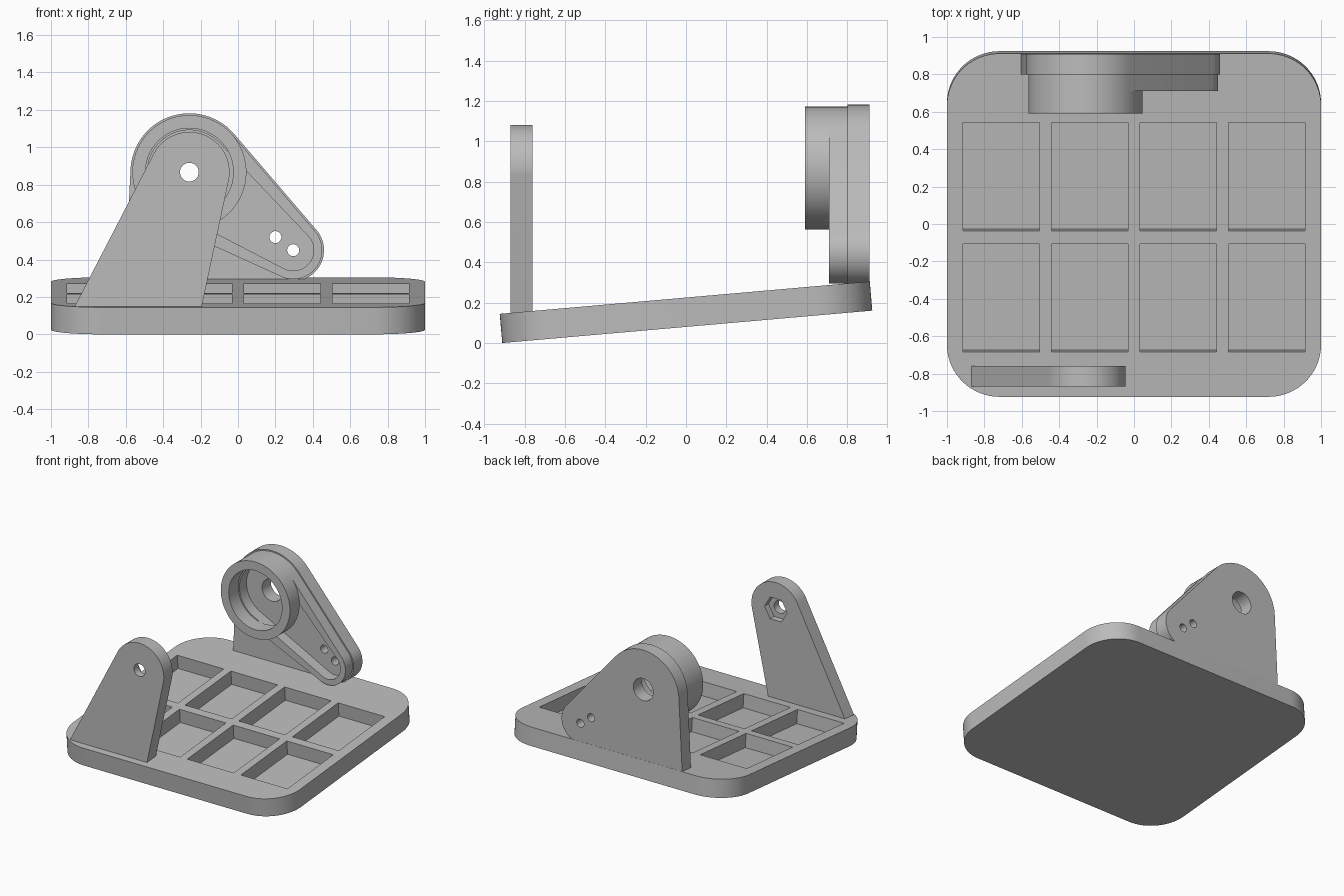
import bpy, bmesh, math
from mathutils import Vector
from mathutils.geometry import convex_hull_2d

old = bpy.data.objects.get("Cube")
if old:
    bpy.data.objects.remove(old, do_unlink=True)

grey = bpy.data.materials.new("plain_grey")
grey.use_nodes = True
GREY = (0.5, 0.5, 0.5, 1)
grey.diffuse_color = GREY
grey.node_tree.nodes["Principled BSDF"].inputs["Base Color"].default_value = GREY


def circle(cx, cy, r, n=72):
    return [Vector((cx + r * math.cos(math.tau * i / n), cy + r * math.sin(math.tau * i / n)))
            for i in range(n)]


def hull(*groups):
    """Outline wrapped around several groups of 2D points."""
    pts = [Vector(p) for g in groups for p in g]
    return [pts[i] for i in convex_hull_2d(pts)]


def prism(name, outline, lo, hi, axis="y"):
    """Extrude a 2D outline between two levels along an axis."""
    def place(p, w):
        return (p.x, w, p.y) if axis == "y" else (p.x, p.y, w)
    bm = bmesh.new()
    a = [bm.verts.new(place(p, lo)) for p in outline]
    b = [bm.verts.new(place(p, hi)) for p in outline]
    bm.faces.new(a)
    bm.faces.new(b)
    for i in range(len(a)):
        j = (i + 1) % len(a)
        bm.faces.new((a[i], a[j], b[j], b[i]))
    bmesh.ops.recalc_face_normals(bm, faces=bm.faces)
    mesh = bpy.data.meshes.new(name)
    bm.to_mesh(mesh)
    bm.free()
    mesh.materials.append(grey)
    ob = bpy.data.objects.new(name, mesh)
    bpy.context.collection.objects.link(ob)
    return ob


def activate(ob):
    bpy.ops.object.select_all(action="DESELECT")
    ob.select_set(True)
    bpy.context.view_layer.objects.active = ob


def cut(ob, outline, lo, hi, axis="y"):
    """Subtract a prism from an object."""
    tool = prism("cutter", outline, lo, hi, axis)
    tool.hide_render = True
    mod = ob.modifiers.new("cut", "BOOLEAN")
    mod.operation, mod.solver, mod.object = "DIFFERENCE", "EXACT", tool
    activate(ob)
    bpy.ops.object.modifier_apply(modifier=mod.name)
    bpy.data.objects.remove(tool, do_unlink=True)


def smooth(ob):
    activate(ob)
    bpy.ops.object.shade_smooth_by_angle(angle=math.radians(25))


# Tilted base plate with rounded corners and eight pockets
HX, HY, HZ, R = 1.0, 0.921, 0.0725, 0.28
base = prism("base_plate", hull(*[circle(sx * (HX - R), sy * (HY - R), R)
                                  for sx in (-1, 1) for sy in (-1, 1)]), -HZ, HZ, "z")
for col in range(4):
    for cy in (-0.39, 0.26):
        cx = (col - 1.5) * 0.473
        cut(base, [Vector((cx + sx * 0.205, cy + sy * 0.29))
                   for sx, sy in ((-1, -1), (1, -1), (1, 1), (-1, 1))], HZ - 0.11, HZ + 0.1, "z")
base.rotation_euler.x = math.radians(5)
base.location.z = 0.1525
smooth(base)

# Shared pivot axis and the far end of the rear arm
PX, PZ = -0.26, 0.867
AX, AZ = 0.295, 0.45

# Front bracket with axle hole and hexagonal nut recess
front = prism("front_bracket", hull(circle(PX, PZ, 0.215),
              [(-0.87, 0.155), (-0.87, 0.12), (-0.2, 0.12)]), -0.87, -0.76)
cut(front, circle(PX, PZ, 0.05), -1, -0.6)
cut(front, circle(PX, PZ, 0.1, 6), -0.81, -0.6)
smooth(front)

# Rear bracket plate standing on the base
rear = prism("rear_bracket", hull(circle(PX, PZ, 0.315), circle(AX, AZ, 0.165),
             [(-0.605, 0.27), (AX, 0.285)]), 0.8, 0.91)
cut(rear, circle(PX, PZ, 0.088), 0.7, 1)
for hx, hz in ((0.2, 0.52), (AX, AZ)):
    cut(rear, circle(hx, hz, 0.032, 32), 0.7, 1)
smooth(rear)

# Raised rim around the arm channel
rim = prism("arm_rim", hull(circle(PX, PZ, 0.305), circle(AX, AZ, 0.155)), 0.71, 0.8)
cut(rim, hull(circle(PX, PZ, 0.225), circle(AX, AZ, 0.11)), 0.6, 0.9)
smooth(rim)

# Round cup around the pivot
cup = prism("pivot_cup", circle(PX, PZ, 0.305), 0.59, 0.71)
cut(cup, circle(PX, PZ, 0.235), 0.5, 0.8)
smooth(cup)
